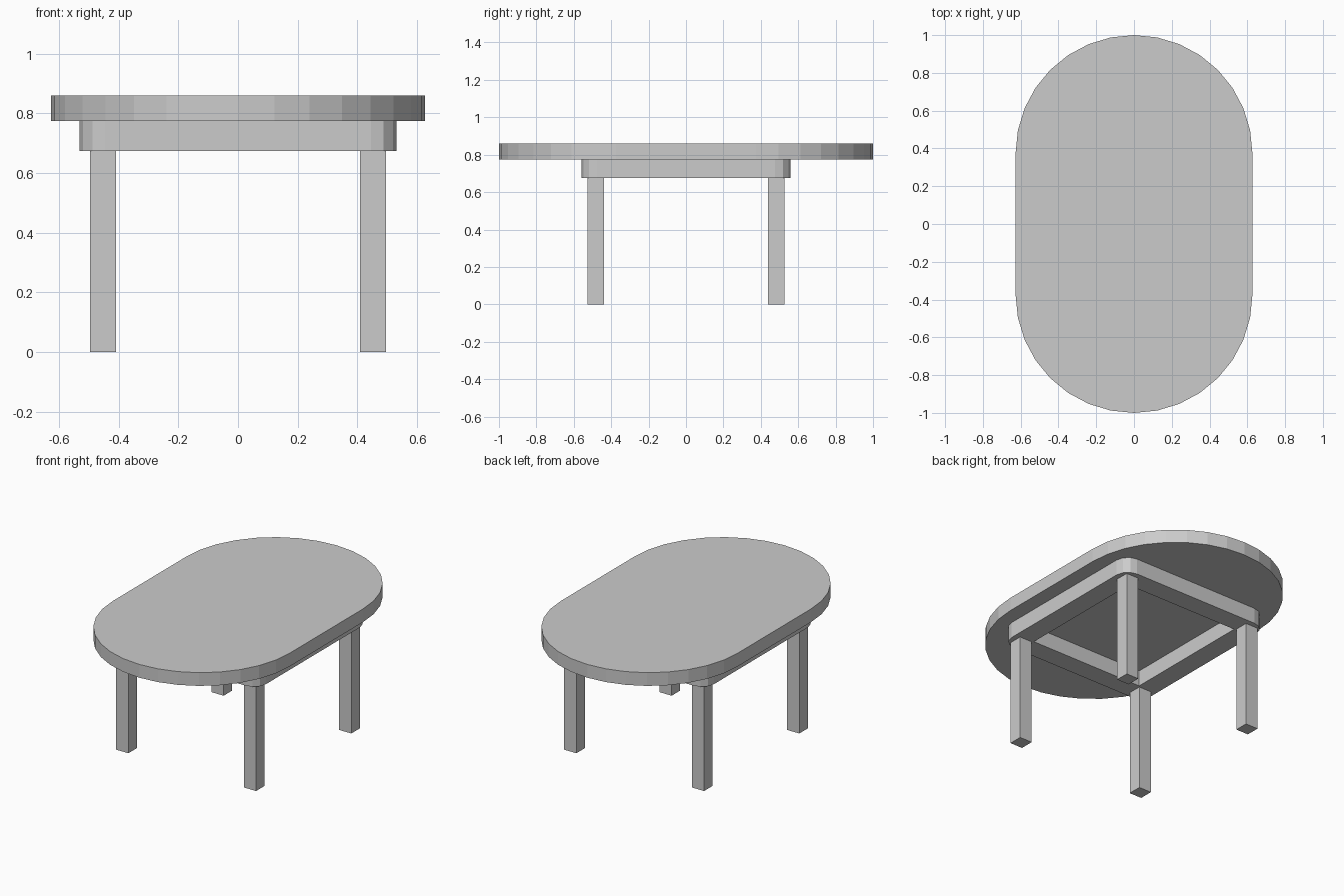
import bpy, bmesh
from math import cos, sin, pi

if "Cube" in bpy.data.objects:
    bpy.data.objects.remove(bpy.data.objects["Cube"])


def rounded_outline(hx, hy, r, seg):
    """Counter-clockwise rounded rectangle outline, seg facets per corner."""
    pts = []
    for i, (sx, sy) in enumerate([(1, 1), (-1, 1), (-1, -1), (1, -1)]):
        for k in range(seg + 1):
            a = (i + k / seg) * pi / 2
            p = (sx * (hx - r) + r * cos(a), sy * (hy - r) + r * sin(a))
            if not pts or max(abs(p[0] - pts[-1][0]), abs(p[1] - pts[-1][1])) > 1e-5:
                pts.append(p)
    if max(abs(pts[0][0] - pts[-1][0]), abs(pts[0][1] - pts[-1][1])) < 1e-5:
        pts.pop()
    return pts


def slab(name, outlines, z0, z1):
    """Extrude an outline (plus optional hole outlines) from z0 to z1."""
    bm = bmesh.new()
    edges = []
    for pts in outlines:
        vs = [bm.verts.new((x, y, z0)) for x, y in pts]
        edges += [bm.edges.new((vs[i - 1], vs[i])) for i in range(len(vs))]
    if len(outlines) == 1:
        bm.faces.new(vs)
    else:
        bmesh.ops.triangle_fill(bm, edges=edges, use_beauty=True)
    ext = bmesh.ops.extrude_face_region(bm, geom=bm.faces[:], use_keep_orig=True)
    top = [g for g in ext["geom"] if isinstance(g, bmesh.types.BMVert)]
    bmesh.ops.translate(bm, verts=top, vec=(0, 0, z1 - z0))
    bmesh.ops.recalc_face_normals(bm, faces=bm.faces[:])
    mesh = bpy.data.meshes.new(name)
    bm.to_mesh(mesh)
    bm.free()
    obj = bpy.data.objects.new(name, mesh)
    bpy.context.collection.objects.link(obj)
    return obj


# Stadium-shaped table top
slab("table_top", [rounded_outline(0.627, 1.0, 0.627, 8)], 0.775, 0.86)

# Apron frame: rounded outside, square inside
inner = [(0.40, 0.43), (-0.40, 0.43), (-0.40, -0.43), (0.40, -0.43)]
slab("apron_frame", [rounded_outline(0.531, 0.56, 0.085, 3), inner], 0.675, 0.775)

# Four square legs
LEG = 0.087
for sy, depth in ((-1, "front"), (1, "back")):
    for sx, side in ((-1, "left"), (1, "right")):
        cx, cy, h = sx * 0.453, sy * 0.483, LEG / 2
        corners = [(cx + a * h, cy + b * h) for a, b in ((1, 1), (-1, 1), (-1, -1), (1, -1))]
        slab(f"{depth}_{side}_leg", [corners], 0.0, 0.675)
